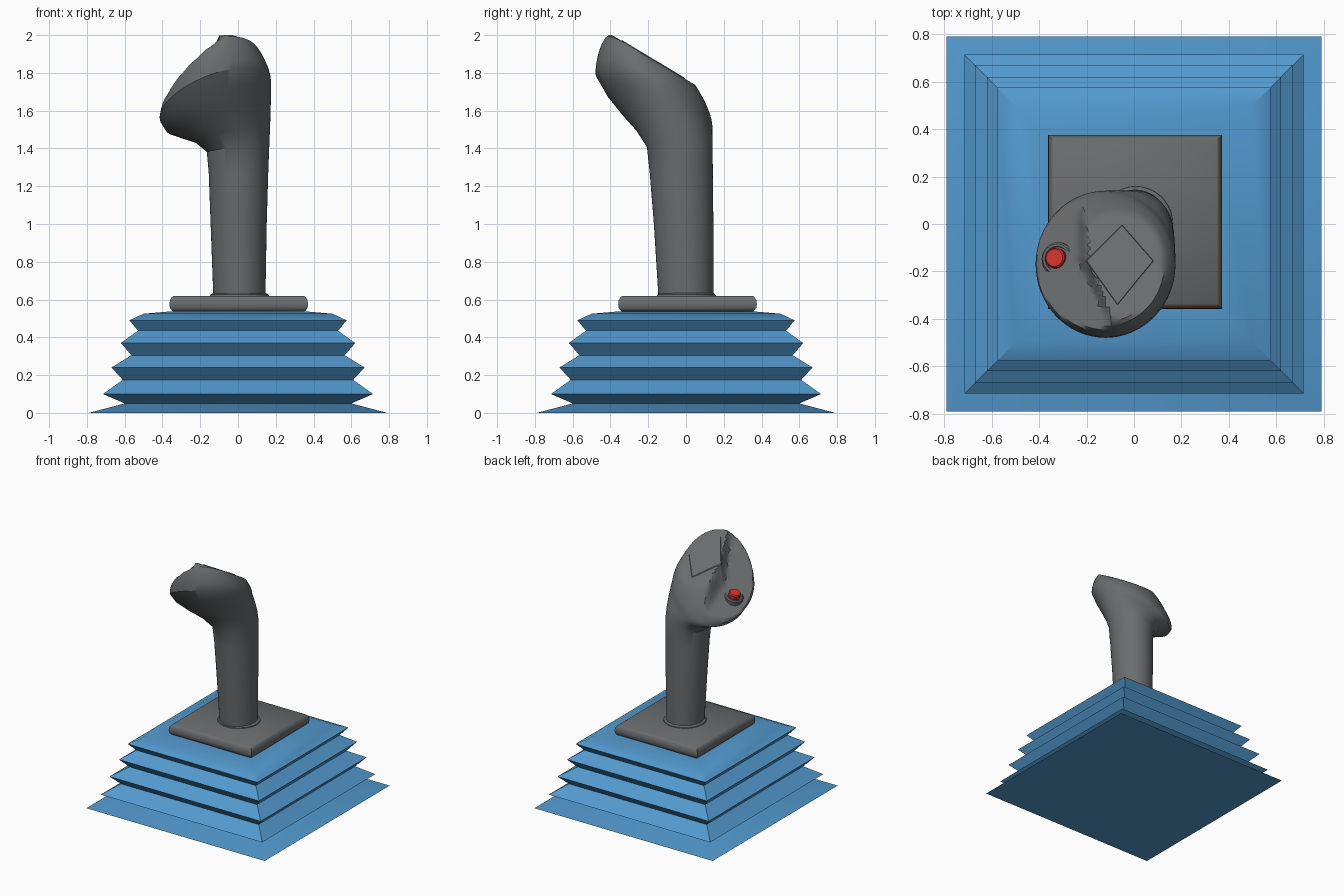
import bpy, bmesh, math
from mathutils import Vector

if "Cube" in bpy.data.objects:
    bpy.data.objects.remove(bpy.data.objects["Cube"], do_unlink=True)


def material(name, rgb):
    m = bpy.data.materials.new(name)
    m.use_nodes = True
    m.diffuse_color = (*rgb, 1)
    bsdf = m.node_tree.nodes["Principled BSDF"]
    bsdf.inputs["Base Color"].default_value = (*rgb, 1)
    bsdf.inputs["Roughness"].default_value = 0.6
    return m


BLUE = material("bellows blue", (0.085, 0.32, 0.62))
GREY = material("dark grey", (0.145, 0.15, 0.155))
RED = material("button red", (0.62, 0.035, 0.025))


def loft(name, rings, mat, angle=35):
    """Skin a stack of equal-length point rings and cap both ends."""
    bm = bmesh.new()
    rows = [[bm.verts.new(p) for p in r] for r in rings]
    n = len(rows[0])
    for a, b in zip(rows, rows[1:]):
        for i in range(n):
            j = (i + 1) % n
            bm.faces.new((a[i], a[j], b[j], b[i]))
    bm.faces.new(rows[0][::-1])
    bm.faces.new(rows[-1])
    bmesh.ops.recalc_face_normals(bm, faces=bm.faces)
    me = bpy.data.meshes.new(name)
    bm.to_mesh(me)
    bm.free()
    me.materials.append(mat)
    ob = bpy.data.objects.new(name, me)
    bpy.context.collection.objects.link(ob)
    bpy.ops.object.select_all(action="DESELECT")
    ob.select_set(True)
    bpy.context.view_layer.objects.active = ob
    bpy.ops.object.shade_smooth_by_angle(angle=math.radians(angle))
    return ob


def square(h, z, cx=0.0, cy=0.0):
    return [(cx + sx * h, cy + sy * h, z)
            for sx, sy in ((-1, -1), (1, -1), (1, 1), (-1, 1))]


# Concertina bellows
folds = [(0.79, 0), (0.60, 0.05), (0.715, 0.10), (0.61, 0.175), (0.67, 0.24),
         (0.565, 0.305), (0.62, 0.37), (0.53, 0.435), (0.575, 0.49),
         (0.50, 0.525), (0.36, 0.537)]
loft("bellows", [square(h, z) for h, z in folds], BLUE, 30)

# Mounting plate with a rounded rim
plate = [(0.33, 0.532), (0.352, 0.539), (0.364, 0.555), (0.367, 0.575),
         (0.364, 0.597), (0.355, 0.612), (0.345, 0.62)]
loft("mounting_plate", [square(h, z, 0.004, 0.008) for h, z in plate], GREY, 40)

# Grip: elliptical sections on tilted planes, then a shaped crown
N = 64


def section(x0, x1, y0, y1, z, bx=0.0, cy=0.0):
    pts = []
    for i in range(N):
        a = 2 * math.pi * i / N
        x = (x0 + x1) / 2 + (x1 - x0) / 2 * math.cos(a)
        y = (y0 + y1) / 2 + (y1 - y0) / 2 * math.sin(a)
        pts.append((x, y, z + bx * x + cy * y))
    return pts


CX, CY, RX, RY = -0.12, -0.17, 0.295, 0.31


def crown_height(x, y, s):
    """Sloped top face, stepped down to a thumb ledge on one side."""
    rim = 1.62 + 0.32 * x - 0.454 * y
    front = max(0.0, min(1.0, (CY - y) / RY))
    dome = rim + (0.35 + 0.3 * front) * max(0.0, 1 - s) ** 0.6
    cap = min(1.765 - 0.6 * y, 2.0)
    step = x + 0.235 - 0.5 * max(0.0, -0.15 - y)
    ledge = 1.63 + 0.8 * (x + 0.33) - 0.55 * (y + 0.14) + 3 * max(0.0, step)
    return max(rim, min(dome, cap, ledge))


grip = [section(-0.13, 0.145, -0.145, 0.145, 0.60),
        section(-0.145, 0.152, -0.17, 0.145, 1.0),
        section(-0.155, 0.16, -0.192, 0.142, 1.27),
        section(-0.165, 0.166, -0.207, 0.141, 1.40, 0.12, -0.04),
        section(-0.225, 0.17, -0.265, 0.141, 1.475, 0.22, -0.12),
        section(-0.315, 0.173, -0.345, 0.141, 1.54, 0.30, -0.23),
        section(-0.385, 0.175, -0.425, 0.141, 1.585, 0.33, -0.36)]
for s in (1.0, 0.985, 0.96, 0.93, 0.89, 0.84, 0.78, 0.72, 0.65, 0.58, 0.51,
          0.44, 0.37, 0.30, 0.22, 0.12, 0.04):
    ring = []
    for i in range(N):
        a = 2 * math.pi * i / N
        x, y = CX + RX * s * math.cos(a), CY + RY * s * math.sin(a)
        ring.append((x, y, crown_height(x, y, s)))
    grip.append(ring)
loft("grip", grip, GREY, 32)

# Small collar where the grip meets the plate
loft("grip_collar", [section(-0.15, 0.165, -0.155, 0.16, 0.615),
                     section(-0.147, 0.162, -0.152, 0.157, 0.626),
                     section(-0.13, 0.145, -0.14, 0.145, 0.635)], GREY)

# Diamond panel on the sloped top face
diamond = [(-0.05, 0.0), (-0.205, -0.155), (-0.07, -0.345), (0.085, -0.155)]


def panel_ring(scale, lift):
    mx, my = -0.06, -0.165
    pts = [(mx + (x - mx) * scale, my + (y - my) * scale) for x, y in diamond]
    return [(x, y, 1.765 - 0.6 * y + lift) for x, y in pts]


loft("top_panel", [panel_ring(1.0, -0.004), panel_ring(0.96, 0.005)], GREY, 10)

# Thumb button: grey bezel and red cap along a tilted axis
axis = Vector((-0.35, 0.12, 1)).normalized()
side = axis.cross(Vector((0, 1, 0))).normalized()
up = axis.cross(side)
base = Vector((-0.322, -0.147, 1.635))


def disc(r, h, n=24):
    return [base + axis * h + (side * math.cos(t) + up * math.sin(t)) * r
            for t in (2 * math.pi * i / n for i in range(n))]


loft("button_bezel", [disc(0.07, -0.05), disc(0.07, 0.005), disc(0.062, 0.014),
                      disc(0.052, 0.014), disc(0.05, 0.004)], GREY, 40)
loft("thumb_button", [disc(0.043, -0.01), disc(0.043, 0.034),
                      disc(0.037, 0.042)], RED, 30)
